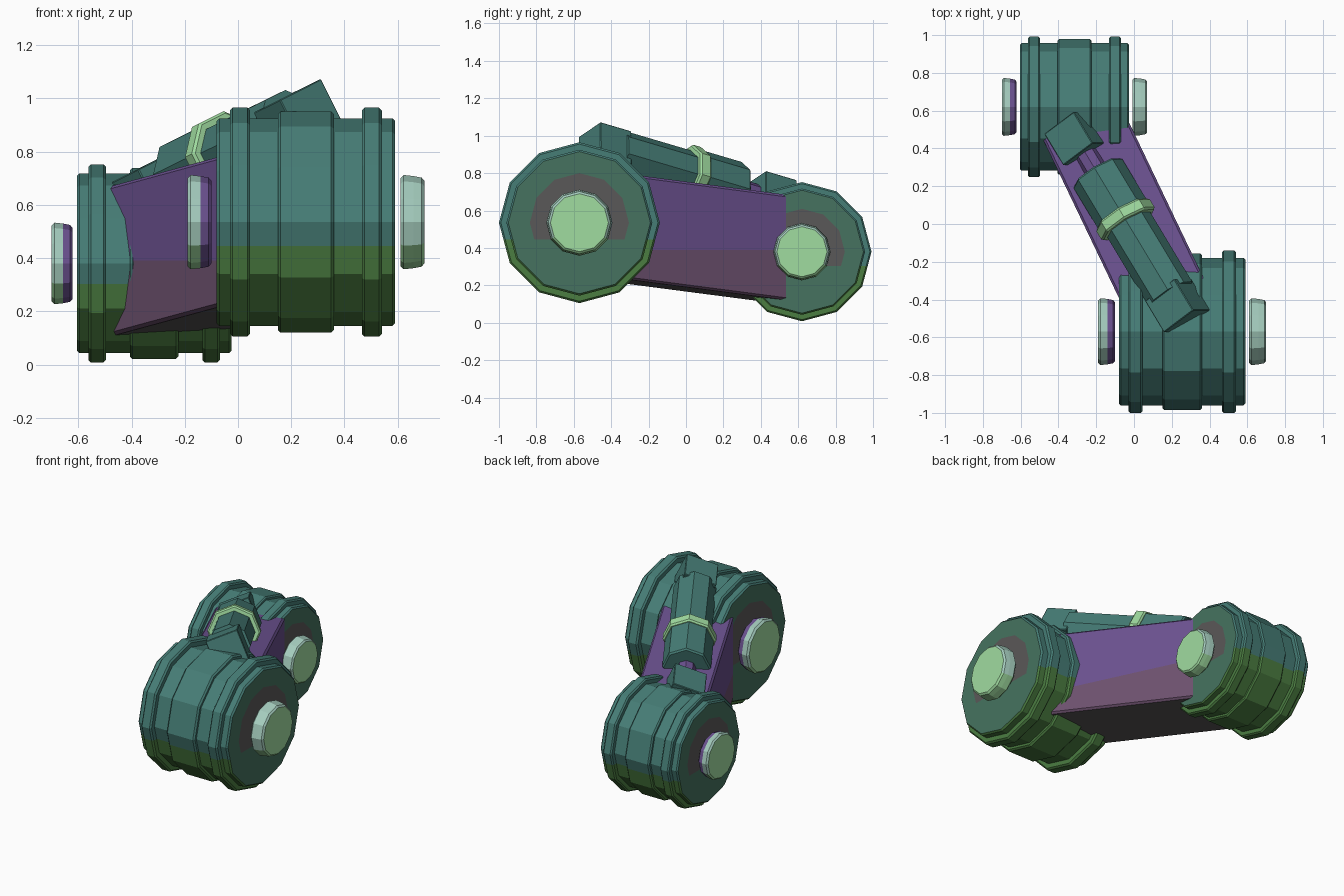
import bpy, bmesh, math
from mathutils import Vector, Matrix

cube = bpy.data.objects.get("Cube")
if cube:
    bpy.data.objects.remove(cube, do_unlink=True)

# Palette (linear)
PALETTE = {
    "teal": (0.061, 0.205, 0.181),
    "moss_green": (0.070, 0.205, 0.053),
    "end_teal": (0.061, 0.171, 0.115),
    "grey": (0.102, 0.098, 0.098),
    "purple": (0.150, 0.084, 0.283),
    "mauve": (0.156, 0.084, 0.162),
    "light_green": (0.352, 0.716, 0.352),
    "pale_teal": (0.376, 0.610, 0.515),
}
NAMES = list(PALETTE)
MATS = []
for name, rgb in PALETTE.items():
    m = bpy.data.materials.new(name)
    m.use_nodes = True
    m.diffuse_color = (*rgb, 1)
    m.node_tree.nodes["Principled BSDF"].inputs["Base Color"].default_value = (*rgb, 1)
    MATS.append(m)


def frame(origin, axis, up):
    """Matrix with local z along axis and local x as close to up as possible."""
    z = Vector(axis).normalized()
    x = Vector(up)
    x = (x - z * x.dot(z)).normalized()
    m = Matrix((x, z.cross(x), z)).transposed().to_4x4()
    m.translation = origin
    return m


def finish(name, bm, matrix, rule, cut_z=None):
    """Place the mesh, optionally split it at a height, and colour it by rule."""
    bm.transform(matrix)
    if cut_z is not None:
        bmesh.ops.bisect_plane(bm, geom=bm.verts[:] + bm.edges[:] + bm.faces[:],
                               plane_co=(0, 0, cut_z), plane_no=(0, 0, 1))
    bmesh.ops.recalc_face_normals(bm, faces=bm.faces[:])
    used = []
    for f in bm.faces:
        color = rule if isinstance(rule, str) else rule(f.calc_center_median(), f.normal)
        if color not in used:
            used.append(color)
        f.material_index = used.index(color)
    me = bpy.data.meshes.new(name)
    bm.to_mesh(me)
    bm.free()
    for c in used:
        me.materials.append(MATS[NAMES.index(c)])
    ob = bpy.data.objects.new(name, me)
    bpy.context.collection.objects.link(ob)
    return ob


def lathe(name, profile, sides, matrix, rule, phase=0.0, cut_z=None):
    """Revolve (height, radius) points around local z and cap both ends."""
    bm = bmesh.new()
    rings = []
    for h, r in profile:
        rings.append([bm.verts.new((r * math.cos(phase + math.tau * i / sides),
                                    r * math.sin(phase + math.tau * i / sides), h))
                      for i in range(sides)])
    for a, b in zip(rings, rings[1:]):
        for i in range(sides):
            j = (i + 1) % sides
            bm.faces.new((a[i], a[j], b[j], b[i]))
    bm.faces.new(rings[0][::-1])
    bm.faces.new(rings[-1])
    return finish(name, bm, matrix, rule, cut_z)


def block(name, size, matrix, rule, bevel, cut_z=None):
    bm = bmesh.new()
    bmesh.ops.create_cube(bm, size=1)
    bmesh.ops.scale(bm, vec=size, verts=bm.verts[:])
    bmesh.ops.bevel(bm, geom=bm.edges[:], offset=bevel, segments=1, affect='EDGES')
    return finish(name, bm, matrix, rule, cut_z)


def band(half, r, b=0.01):
    """Raised hoop with chamfered corners, from the inner to the outer side."""
    lo, hi = half
    return [(lo, 0.39), (lo, r - b), (lo + b, r), (hi - b, r), (hi, r - b), (hi, 0.39)]


# Drum profile: half of it, then mirrored
HALF = [(0.095, 0.415), (0.105, 0.405), (0.105, 0.39)] + band((0.21, 0.285), 0.43) + [
    (0.325, 0.39), (0.335, 0.38), (0.335, 0.265)]
DRUM = [(-h, r) for h, r in reversed(HALF)] + HALF


def wheel(prefix, center, s):
    c = Vector(center)
    m = frame(c, (1, 0, 0), (0, 0, 1))

    def drum_color(p, n):
        if abs(n.x) > 0.9 and abs(p.x - c.x) > 0.32 * s:
            q = p - c
            return "grey" if math.hypot(q.y, q.z) < 0.15 * s else "end_teal"
        return "teal" if p.z > c.z - 0.09 * s else "moss_green"

    lathe(prefix + "_drum", [(h * s, r * s) for h, r in DRUM], 12, m, drum_color,
          cut_z=c.z - 0.09 * s)

    # Floating hub caps on both ends, tapering the same way
    for side, start in (("left", 0.355), ("right", -0.445)):
        def hub_color(p, n, side=side):
            if abs(n.x) > 0.9:
                return "light_green"
            if side == "right" and p.x > c.x - 0.405 * s:
                return "purple"
            return "pale_teal" if p.z > c.z - 0.06 * s else "light_green"
        hub = [(0, 0.165), (0.012, 0.177), (0.05, 0.173), (0.08, 0.167), (0.09, 0.155)]
        lathe(prefix + "_hub_" + side, [((start + h) * s, r * s) for h, r in hub],
              12, m, hub_color)


FRONT = Vector((0.255, -0.57, 0.535))
BACK = Vector((-0.315, 0.62, 0.38))
wheel("front", FRONT, 1.0)
wheel("back", BACK, 0.865)


# Beam joining the drums
def beam_color(p, n):
    if n.z < -0.8:
        return "grey"
    return "purple" if p.z > 0.39 else "mauve"


span = BACK - FRONT
block("beam", (0.56, 0.45, span.length), frame((FRONT + BACK) / 2, span, (0, 0, 1)),
      beam_color, 0.012, cut_z=0.39)

# Piston lying along the top of the beam
ARM = frame((0.28, -0.515, 0.945), (-0.50, 0.83, -0.245), (-0.45, 0, 0.89))
EIGHTH = math.pi / 8
for name, t in (("front_piston_mount", 0.1), ("back_piston_mount", 1.165)):
    block(name, (0.2, 0.21, 0.2), ARM @ Matrix.Translation((0, 0, t)), "teal", 0.004)
lathe("piston_tube", [(0.17, 0.132), (0.62, 0.132)], 8, ARM, "teal", EIGHTH)
lathe("piston_collar", [(0.615, 0.155), (0.625, 0.165), (0.675, 0.165), (0.685, 0.155)],
      8, ARM, "light_green", EIGHTH)
lathe("piston_sleeve", [(0.68, 0.15), (0.94, 0.15), (0.95, 0.14)], 8, ARM, "teal", EIGHTH)
lathe("piston_rod", [(0.9, 0.06), (1.12, 0.06)], 8, ARM, "purple", EIGHTH)
